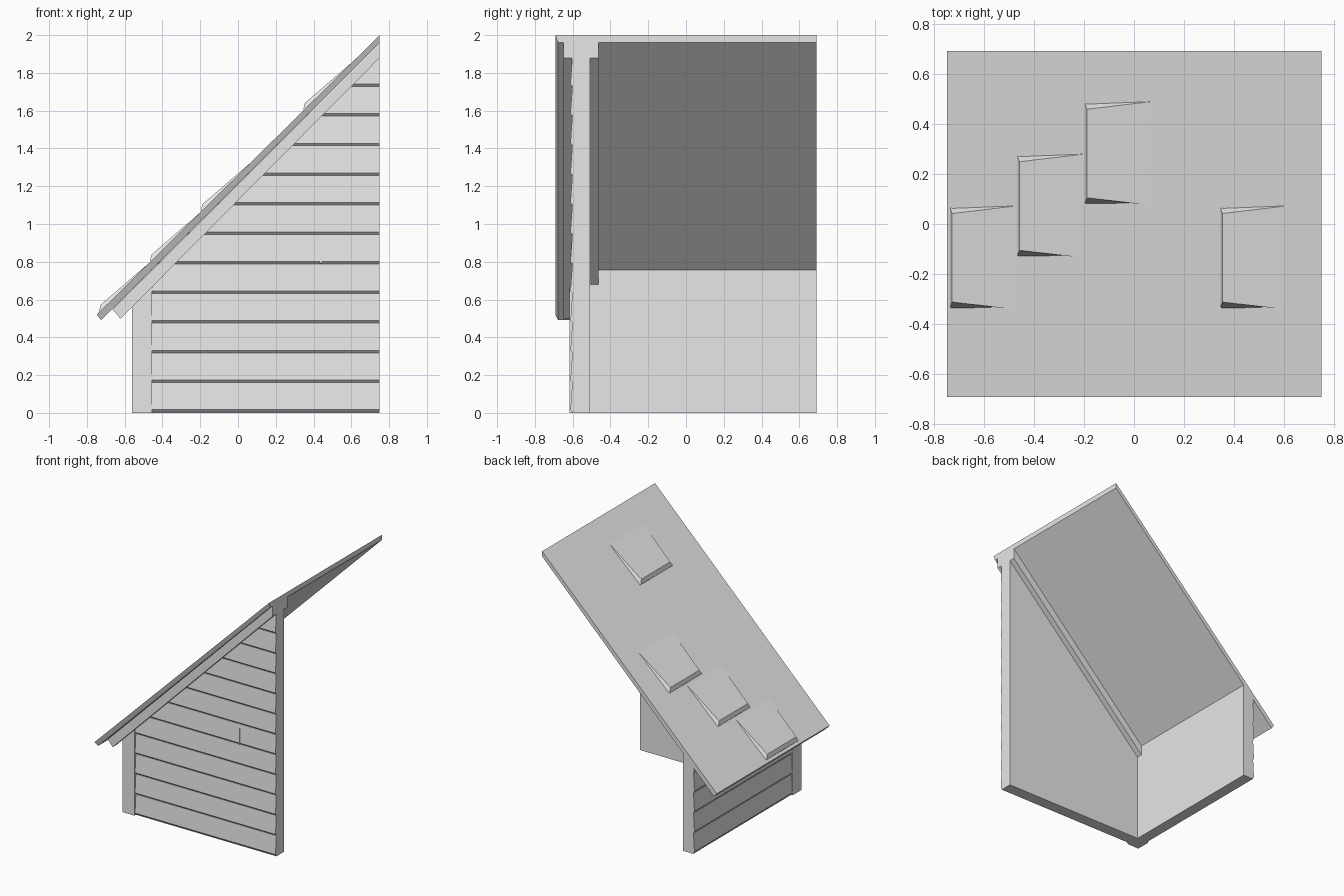
import bpy
import bmesh

if "Cube" in bpy.data.objects:
    bpy.data.objects.remove(bpy.data.objects["Cube"])

grey = bpy.data.materials.new("pale_grey")
grey.use_nodes = True
grey.diffuse_color = (0.8, 0.8, 0.8, 1)
grey.node_tree.nodes["Principled BSDF"].inputs["Base Color"].default_value = (0.8, 0.8, 0.8, 1)

SLOPE = 0.992
BACK = 0.692
BOARD = 0.1566


def under(x):
    """Height of the roof underside at x."""
    return 1.96 - (0.75 - x) * SLOPE


def under_x(z):
    return 0.75 - (1.96 - z) / SLOPE


def loft(name, first, second):
    """Flat-faced solid between two matching loops of points."""
    bm = bmesh.new()
    a = [bm.verts.new(p) for p in first]
    b = [bm.verts.new(p) for p in second]
    bm.faces.new(a)
    bm.faces.new(b[::-1])
    for i in range(len(a)):
        j = (i + 1) % len(a)
        bm.faces.new((a[j], a[i], b[i], b[j]))
    bmesh.ops.recalc_face_normals(bm, faces=bm.faces)
    mesh = bpy.data.meshes.new(name)
    bm.to_mesh(mesh)
    bm.free()
    mesh.materials.append(grey)
    obj = bpy.data.objects.new(name, mesh)
    bpy.context.collection.objects.link(obj)
    return obj


def prism(name, profile, y0, y1):
    """Extrude an (x, z) profile along y."""
    return loft(name, [(x, y0, z) for x, z in profile], [(x, y1, z) for x, z in profile])


# Roof slab, its front edge undercut
roof = [(-0.748, 0.52), (0.75, 2.0), (0.75, 1.96), (-0.725, 0.492)]
loft("roof",
     [(x, y, z) for (x, z), y in zip(roof, (-0.692, -0.692, -0.677, -0.677))],
     [(x, BACK, z) for x, z in roof])

# Walls, cut to the roof slope
prism("front_wall", [(-0.5, 0), (0.75, 0), (0.75, 1.97), (-0.5, under(-0.5))], -0.6, -0.508)
prism("side_wall", [(-0.547, 0), (-0.46, 0), (-0.46, under(-0.46)), (-0.547, under(-0.547))],
      -0.6, BACK)
prism("corner_post", [(-0.56, 0), (-0.455, 0), (-0.455, under(-0.455)), (-0.56, under(-0.56))],
      -0.618, -0.508)

# Sloping boards beneath the roof
prism("front_bargeboard", [(-0.664, 0.548), (0.75, 1.96), (0.75, 1.88), (-0.622, 0.498)],
      -0.648, -0.598)
prism("inner_rafter", [(-0.48, under(-0.48)), (0.75, 1.96), (0.75, 1.88), (-0.48, 0.66)],
      -0.51, -0.463)

# Lapped siding on the front
for i in range(12):
    z = i * BOARD + 0.003
    rows = [(-0.598, z), (-0.612, z + 0.015), (-0.602, z + BOARD), (-0.598, z + BOARD)]
    loft(f"front_siding_{i + 1}",
         [(max(-0.457, under_x(h)), y, h) for y, h in rows],
         [(0.75, y, h) for y, h in rows])

# Lapped siding on the side
for i in range(5):
    z = i * BOARD + 0.003
    top = min(z + BOARD, under(-0.555))
    rows = [(-0.545, z), (-0.557, z + 0.015), (-0.549, top), (-0.545, top)]
    loft(f"side_siding_{i + 1}",
         [(x, -0.51, h) for x, h in rows], [(x, BACK, h) for x, h in rows])

# Thin sliver marking a board joint
loft("board_joint",
     [(0.434, -0.6, 0.79), (0.444, -0.6, 0.79), (0.439, -0.6, 0.91)],
     [(0.434, -0.613, 0.79), (0.444, -0.613, 0.79), (0.439, -0.607, 0.91)])

# Raised shingles: wedges lifted at the low end
for i, (x, y) in enumerate([(-0.735, -0.342), (-0.466, -0.135), (-0.196, 0.075), (0.346, -0.342)]):
    def at(px, lift):
        return 2.0 - (0.75 - px) * 0.988 + lift
    high = x + 0.26
    ends = []
    for edge, inset in ((y, 0.03), (y + 0.414, -0.03)):
        ends.append([(x + 0.01, edge, at(x + 0.01, -0.015)),
                     (x, edge + inset * 0.35, at(x, 0.008)),
                     (x + 0.008, edge + inset, at(x + 0.008, 0.032)),
                     (high, edge, at(high, 0.0005)),
                     (high, edge, at(high, -0.015))])
    loft(f"shingle_{i + 1}", *ends)
